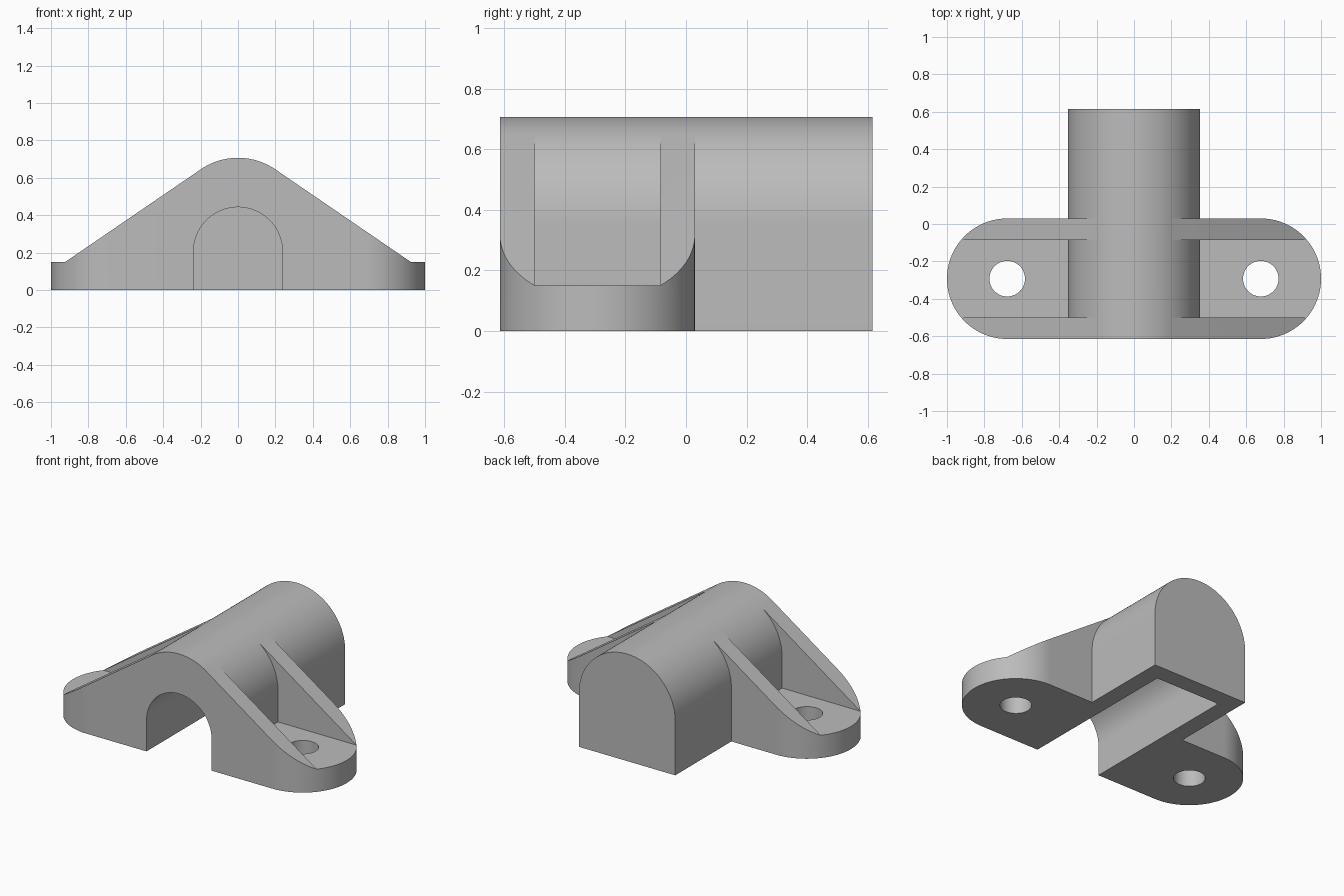
import bpy, bmesh
from math import sin, cos, pi
from mathutils import Vector

cube = bpy.data.objects.get("Cube")
if cube:
    bpy.data.objects.remove(cube, do_unlink=True)

END_X, MID_Y, END_R = 0.678, -0.2925, 0.322   # rounded ends of the mounting foot
FRONT, BACK = MID_Y - END_R, 0.615
FOOT_H = 0.15
TUBE_R, TUBE_Z = 0.352, 0.355
STEPS = 64

grey = bpy.data.materials.new("grey")
grey.use_nodes = True
grey.diffuse_color = (0.5, 0.5, 0.5, 1)
grey.node_tree.nodes["Principled BSDF"].inputs["Base Color"].default_value = (0.5, 0.5, 0.5, 1)


def arc(cx, cy, r, start, end, steps=STEPS):
    return [(cx + r * cos(start + (end - start) * i / steps),
             cy + r * sin(start + (end - start) * i / steps)) for i in range(steps + 1)]


def prism(name, outline, axis, low, high):
    """Extrude a 2D outline along y (outline in x, z) or z (outline in x, y)."""
    bm = bmesh.new()
    place = (lambda a, b: (a, low, b)) if axis == "y" else (lambda a, b: (a, b, low))
    face = bm.faces.new([bm.verts.new(place(a, b)) for a, b in outline])
    top = bmesh.ops.extrude_face_region(bm, geom=[face])
    move = Vector((0, high - low, 0)) if axis == "y" else Vector((0, 0, high - low))
    bmesh.ops.translate(bm, vec=move, verts=[v for v in top["geom"] if isinstance(v, bmesh.types.BMVert)])
    bmesh.ops.recalc_face_normals(bm, faces=bm.faces)
    mesh = bpy.data.meshes.new(name)
    bm.to_mesh(mesh)
    bm.free()
    mesh.materials.append(grey)
    obj = bpy.data.objects.new(name, mesh)
    bpy.context.collection.objects.link(obj)
    return obj


def combine(target, tool, operation):
    mod = target.modifiers.new(operation, "BOOLEAN")
    mod.operation, mod.object, mod.solver = operation, tool, "EXACT"
    bpy.context.view_layer.objects.active = target
    bpy.ops.object.modifier_apply(modifier=mod.name)
    bpy.data.objects.remove(tool, do_unlink=True)


# Foot and ribs: rounded plan trimmed by the sloping front outline
plan = arc(END_X, MID_Y, END_R, -pi / 2, pi / 2) + arc(-END_X, MID_Y, END_R, pi / 2, 3 * pi / 2)
bracket = prism("bracket", plan, "z", 0, 1)
round_top = arc(0, TUBE_Z, TUBE_R, 0, pi)
slope = [(1.2, -0.1), (1.2, FOOT_H), (0.924, FOOT_H)] + round_top[20:STEPS - 19]
slope += [(-0.924, FOOT_H), (-1.2, FOOT_H), (-1.2, -0.1)]
combine(bracket, prism("slope_outline", slope, "y", -1, 1), "INTERSECT")

# Pockets between the ribs
for side in (-1, 1):
    pocket = [(side * 0.1, FOOT_H), (side * 1.3, FOOT_H), (side * 1.3, 1.2), (side * 0.1, 1.2)]
    combine(bracket, prism("pocket", pocket, "y", -0.5, -0.085), "DIFFERENCE")

# Round-topped housing running to the back
housing = [(-TUBE_R, 0), (TUBE_R, 0)] + round_top
combine(bracket, prism("housing", housing, "y", FRONT, BACK), "UNION")

# Channel, open at the front and below, closed at the back
channel = [(-0.238, -0.1), (0.238, -0.1)] + arc(0, 0.205, 0.238, 0, pi)
combine(bracket, prism("channel", channel, "y", -1, 0.5), "DIFFERENCE")

# Bolt holes
for side in (-1, 1):
    hole = arc(side * END_X, MID_Y, 0.095, 0, 2 * pi)[:-1]
    combine(bracket, prism("bolt_hole", hole, "z", -0.1, 0.5), "DIFFERENCE")

# Clean up and shade
bm = bmesh.new()
bm.from_mesh(bracket.data)
bmesh.ops.remove_doubles(bm, verts=bm.verts, dist=0.0001)
bm.to_mesh(bracket.data)
bm.free()
bpy.ops.object.select_all(action="DESELECT")
bracket.select_set(True)
bpy.context.view_layer.objects.active = bracket
bpy.ops.object.shade_smooth_by_angle(angle=pi / 6)
